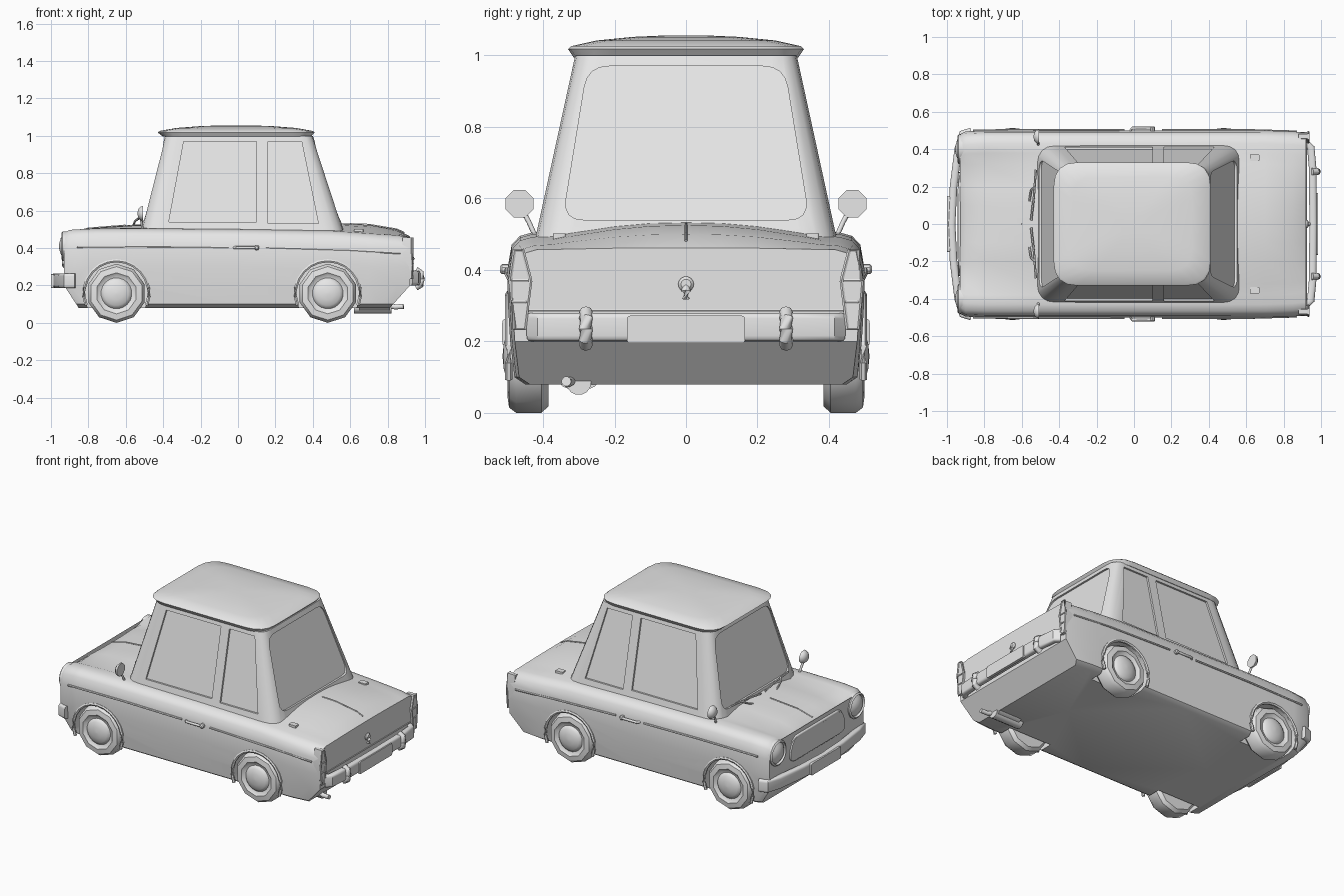
import bpy, bmesh, math
from mathutils import Matrix, Vector

cube = bpy.data.objects.get("Cube")
if cube:
    bpy.data.objects.remove(cube)

grey = bpy.data.materials.new("plain grey")
grey.use_nodes = True
grey.diffuse_color = (0.8, 0.8, 0.8, 1)
grey.node_tree.nodes["Principled BSDF"].inputs["Base Color"].default_value = grey.diffuse_color


def finish(name, bm, angle=35):
    bmesh.ops.recalc_face_normals(bm, faces=bm.faces)
    mesh = bpy.data.meshes.new(name)
    bm.to_mesh(mesh)
    bm.free()
    ob = bpy.data.objects.new(name, mesh)
    bpy.context.collection.objects.link(ob)
    mesh.materials.append(grey)
    smooth(ob, angle)
    return ob


def smooth(ob, angle):
    bpy.ops.object.select_all(action='DESELECT')
    ob.select_set(True)
    bpy.context.view_layer.objects.active = ob
    bpy.ops.object.shade_smooth_by_angle(angle=math.radians(angle))


def loft(name, rings, angle=35, strips=False):
    """Skin closed rings; strips caps mirrored rings with cross bands."""
    bm = bmesh.new()
    rows = [[bm.verts.new(p) for p in ring] for ring in rings]
    n = len(rows[0])
    for a, b in zip(rows, rows[1:]):
        for i in range(n):
            j = (i + 1) % n
            bm.faces.new((a[i], a[j], b[j], b[i]))
    for row in (rows[0], rows[-1]):
        if strips:
            for i in range(n // 2):
                quad = [row[i], row[i + 1], row[(n - i - 1) % n], row[(n - i) % n]]
                bm.faces.new(list(dict.fromkeys(quad)))
        else:
            bm.faces.new(row)
    return finish(name, bm, angle)


def lathe(name, profile, seg, place, angle=35):
    bm = bmesh.new()
    rows = []
    for r, h in profile:
        rows.append([bm.verts.new(place @ Vector((r * math.cos(a), r * math.sin(a), h)))
                     for a in (math.tau * (k + .5) / seg for k in range(seg))])
    for a, b in zip(rows, rows[1:]):
        for i in range(seg):
            j = (i + 1) % seg
            bm.faces.new((a[i], a[j], b[j], b[i]))
    bm.faces.new(rows[0])
    bm.faces.new(rows[-1])
    return finish(name, bm, angle)


def rod(name, path, r, seg=8):
    path = [Vector(p) for p in path]
    rings = []
    for i, p in enumerate(path):
        d = path[min(i + 1, len(path) - 1)] - path[max(i - 1, 0)]
        q = d.to_track_quat('Z', 'Y')
        rings.append([p + q @ Vector((r * math.cos(k * math.tau / seg),
                                      r * math.sin(k * math.tau / seg), 0)) for k in range(seg)])
    return loft(name, rings, 50)


def rounded(pts, r, n=4):
    out = []
    pts = [Vector(p) for p in pts]
    for i, p in enumerate(pts):
        a = p + (pts[i - 1] - p).normalized() * r
        b = p + (pts[(i + 1) % len(pts)] - p).normalized() * r
        for k in range(n + 1):
            t = k / n
            out.append(a * (1 - t) ** 2 + p * 2 * t * (1 - t) + b * t * t)
    return out


def rect(x0, x1, y0, y1):
    return [(x0, y0), (x1, y0), (x1, y1), (x0, y1)]


def slab(name, pts, direction, near, far):
    d = Vector(direction)
    return loft(name, [[Vector(p) + d * near for p in pts], [Vector(p) + d * far for p in pts]])


def cut(ob, cutters):
    for c in cutters:
        mod = ob.modifiers.new("cut", 'BOOLEAN')
        mod.operation, mod.solver, mod.object = 'DIFFERENCE', 'EXACT', c
        bpy.context.view_layer.objects.active = ob
        bpy.ops.object.modifier_apply(modifier=mod.name)
        bpy.data.objects.remove(c)
    smooth(ob, 35)


def facing(axis, sign, loc):
    turn = Matrix.Rotation(-sign * math.pi / 2, 4, 'X') if axis == 'y' else \
        Matrix.Rotation(sign * math.pi / 2, 4, 'Y')
    return Matrix.Translation(loc) @ turn


# Lower body: x, half width, centre height, wing height, valley beside bonnet
stations = [(-.93, .48, .45, .48, .01), (-.9, .495, .478, .497, .015), (-.8, .5, .505, .503, .02),
            (-.55, .5, .525, .505, .012), (0, .5, .53, .5, 0), (.5, .5, .535, .492, 0),
            (.7, .5, .525, .478, 0), (.85, .495, .5, .468, 0), (.92, .487, .462, .457, 0)]
rings = []
for x, w, zc, zf, valley in stations:
    rise = zc - zf
    half = [(0, .08), (w - .05, .08), (w - .02, .1), (w - .008, .2), (w - .002, .3), (w, .4),
            (w - .012, zf - .035), (w - .035, zf - .01), (w - .07, zf), (w - .12, zf + .1 * rise),
            (w - .18, zf + .35 * rise - valley), (.2, zf + .75 * rise), (.1, zf + .95 * rise), (0, zc)]
    ring = []
    for y, z in half + [(-y, z) for y, z in half[-2:0:-1]]:
        tuck = max(0, .2 - z)
        px = x + .65 * tuck if x < -.85 else x - .9 * tuck if x > .8 else x
        ring.append((px, y, z))
    rings.append(ring)
# keep the tucked rear row behind its neighbour
rings[-2] = [(min(p[0], q[0] - .03), p[1], p[2]) for p, q in zip(rings[-2], rings[-1])]
body = loft("body", rings, 35, True)
axles = [(-.65, .158), (.48, .158)]
cut(body, [lathe("arch_cutter", [(.172, 0), (.172, .2)], 20, facing('y', s, (x, s * .37, z)))
           for x, z in axles for s in (1, -1)])

# Wheels, hub caps and arch lips
for x, z in axles:
    for s in (1, -1):
        at = facing('y', s, (x, 0, z))
        lathe("tyre", [(.09, .385), (.14, .385), (.158, .405), (.158, .475), (.143, .495),
                       (.11, .5), (.095, .488), (.07, .486)], 10, at, 40)
        lathe("hub_cap", [(.085, .48), (.082, .49), (.065, .502), (.035, .51), (.005, .513)], 20, at, 60)
        rod("arch_lip", [(x + .174 * math.cos(a), s * .496, z + .174 * math.sin(a))
                         for a in (math.radians(-22 + 16 * k) for k in range(15))], .01, 6)


# Cabin with cut-in windows
def at_height(low, high, z):
    return low + (high - low) * (z - .45) / .55


def outline(x0, x1, w, r, z):
    return [(p.x, p.y, z) for p in rounded(rect(x0, x1, -w, w), r)]


cabin = loft("cabin", [outline(-.53, .58, .43, .1, .45), outline(-.39, .4, .31, .07, 1.0)])
side_windows = [[(-.37, .54), (.1, .54), (.1, .97), (-.29, .97)],
                [(.16, .53), (.43, .53), (.34, .97), (.16, .97)]]
end_window = [(p.x, p.y) for p in rounded([(-.345, .54), (.345, .54), (.275, .97), (-.275, .97)], .06)]
cutters = []
for s in (1, -1):
    for win in side_windows:
        pts = [(x, s * at_height(.43, .31, z), z) for x, z in win]
        cutters.append(slab("window_cutter", pts, (0, s, 0), -.012, .05))
for s, low, high in ((-1, -.53, -.39), (1, .58, .4)):
    pts = [(at_height(low, high, z), y, z) for y, z in end_window]
    cutters.append(slab("screen_cutter", pts, (s, 0, 0), -.012, .05))
cut(cabin, cutters)

# Roof with overhanging rim
loft("roof", [outline(-.4, .39, .315, .1, .995), outline(-.43, .41, .33, .13, 1.018),
              outline(-.42, .4, .322, .13, 1.026), outline(-.33, .31, .25, .12, 1.042),
              outline(-.2, .18, .15, .08, 1.052), outline(-.08, .06, .06, .04, 1.056)], 30)

# Front: grille, lamps
grille = [(p.x, p.y) for p in rounded([(-.29, .3), (.29, .3), (.25, .445), (-.25, .445)], .06)]
bow = lambda y: -.945 + .35 * y * y
slab("grille", [(-.935, y, z) for y, z in grille], (1, 0, 0), -.005, .03)
rod("grille_surround", [(bow(y), y, z) for y, z in grille + grille[:1]], .01)
for s in (1, -1):
    lathe("headlamp", [(.08, -.04), (.08, .012), (.07, .02), (.064, .008), (.045, .022),
                       (.02, .03), (.003, .032)], 20, facing('x', -1, (-.925, s * .4, .41)), 40)


# Bumpers follow a bowed path
def bumper(name, path, depth, z0, z1):
    path = path + [(x, -y) for x, y in path[-2::-1]]
    rings = []
    for i, (x, y) in enumerate(path):
        a, b = path[max(i - 1, 0)], path[min(i + 1, len(path) - 1)]
        t = Vector((b[0] - a[0], b[1] - a[1])).normalized()
        prof = rounded(rect(-depth, depth, z0, z1), depth * .8, 3)
        rings.append([(x - t.y * p.x, y + t.x * p.x, p.y) for p in prof])
    return loft(name, rings, 40)


bumper("front_bumper", [(-.87, .495), (-.915, .485), (-.94, .4), (-.965, .2), (-.975, 0)], .02, .185, .265)
bumper("rear_bumper", [(.92, .43), (.945, .41), (.955, .3), (.958, 0)], .02, .2, .28)
slab("front_plate", [(-.995, p.x, p.y) for p in rounded(rect(-.15, .15, .185, .26), .01)], (1, 0, 0), -.004, .01)
slab("rear_plate", [(.975, p.x, p.y) for p in rounded(rect(-.165, .165, .195, .272), .01)], (1, 0, 0), -.01, .008)

for s in (1, -1):
    # Rear overriders and lamps
    rod("overrider", [(.95, s * .28, .19), (.976, s * .28, .205), (.98, s * .28, .235),
                      (.976, s * .28, .265), (.95, s * .28, .282)], .019)
    lamp = [(.435, .37), (.452, .235), (.48, .235), (.492, .37), (.48, .455), (.457, .455)]
    slab("tail_lamp", [(.92, s * y, z) for y, z in lamp], (1, 0, 0), -.04, .012)
    rod("lamp_surround", [(.932, s * y, z) for y, z in lamp + lamp[:1]], .006, 6)
    for z in (.31, .37):
        rod("lamp_divider", [(.932, s * .44, z), (.932, s * .488, z)], .005, 6)
    # Side trim and door handle
    rod("front_trim", [(-.86, s * .5, .405), (-.45, s * .502, .408), (-.05, s * .502, .403)], .006, 6)
    rod("rear_trim", [(.15, s * .502, .402), (.6, s * .502, .388), (.87, s * .494, .372)], .006, 6)
    rod("door_handle", [(-.02, s * .495, .402), (-.01, s * .513, .402), (.09, s * .513, .402),
                        (.1, s * .495, .402)], .008)
    lathe("handle_button", [(.014, 0), (.014, .02), (.008, .026)], 10, facing('y', s, (.1, s * .495, .402)))
    # Mirrors
    rod("mirror_stem", [(-.51, s * .42, .49), (-.515, s * .44, .535), (-.52, s * .465, .58)], .007)
    lathe("mirror", [(.042, -.008), (.04, .004), (.025, .018), (.006, .022)], 8,
          facing('x', -1, (-.515, s * .466, .585)), 50)
    # Wipers and boot hinges
    rod("wiper_arm", [(-.56, s * .12, .52), (-.55, s * .18, .545), (-.53, s * .2, .56)], .006, 6)
    rod("wiper_blade", [(-.55, s * .02, .545), (-.535, s * .15, .555), (-.525, s * .29, .56)], .006, 6)
    slab("boot_hinge", [(p.x, s * p.y, .49) for p in rounded(rect(.62, .67, .337, .372), .006)],
         (0, 0, 1), -.02, .012)

# Boot lock, lid edge and centre ridges
lathe("boot_lock", [(.022, 0), (.022, .02), (.014, .028)], 14, facing('x', 1, (.905, 0, .36)))
rod("boot_handle", [(.92, 0, .355), (.935, 0, .34), (.93, 0, .32)], .012)
rod("lid_edge", [(.921, -.44, .286), (.921, .44, .286)], .004, 6)
rod("boot_ridge", [(.6, 0, .53), (.7, 0, .526), (.85, 0, .501), (.89, 0, .482)], .004, 6)
rod("bonnet_ridge", [(-.9, 0, .479), (-.8, 0, .506), (-.6, 0, .522)], .004, 6)

# Exhaust
rod("silencer", [(.62, -.3, .085), (.66, -.3, .085), (.78, -.3, .085), (.82, -.3, .085)], .035, 14).scale = (1, 1, 1)
slab("silencer_end", [(.8, -.3 + .062 * math.cos(k * math.tau / 16), .1 + .038 * math.sin(k * math.tau / 16))
                      for k in range(16)], (1, 0, 0), -.15, .01)
rod("tail_pipe", [(.79, -.315, .095), (.84, -.33, .085), (.885, -.335, .088)], .014, 10)
